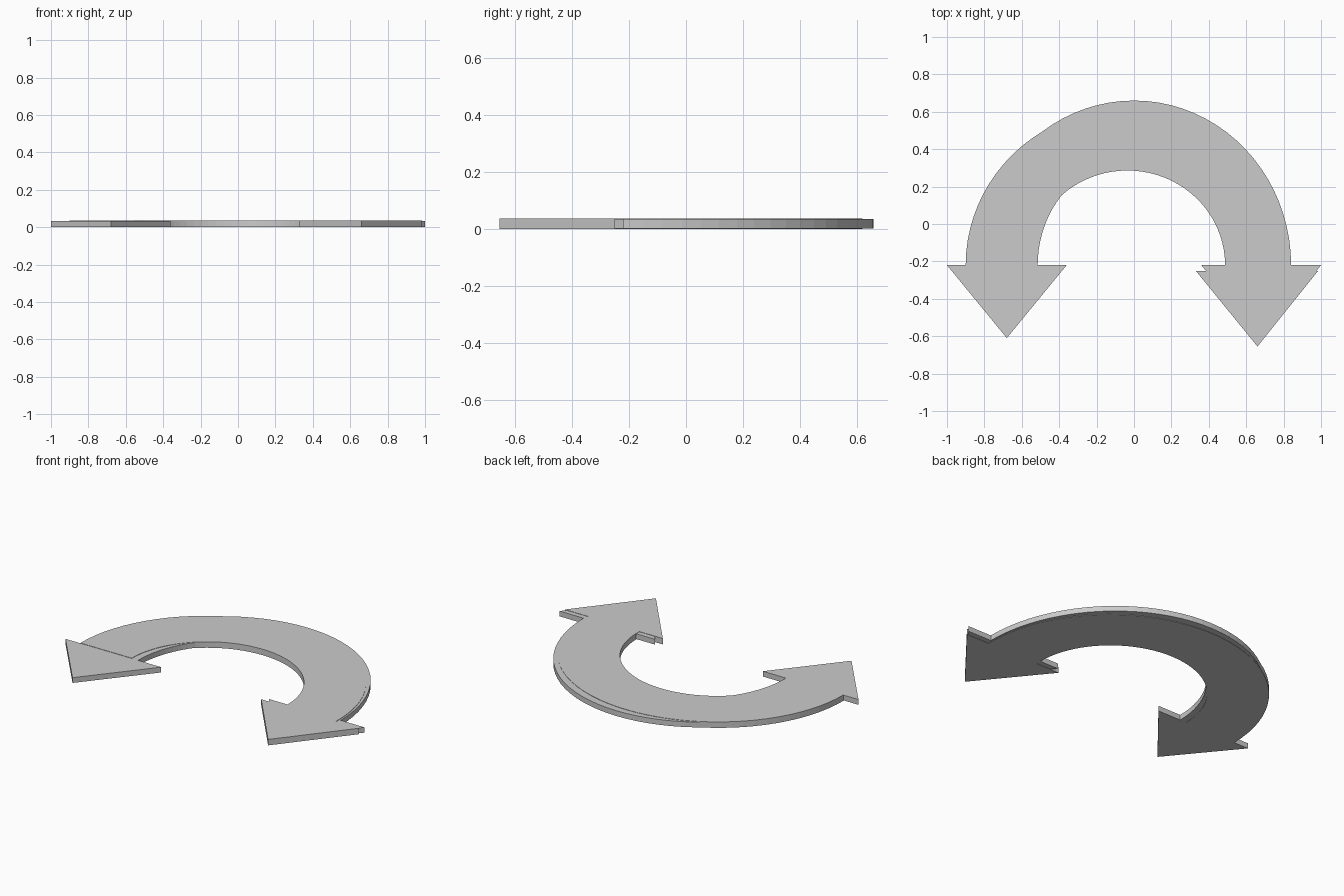
import bpy, bmesh
from math import pi, cos, sin

if "Cube" in bpy.data.objects:
    bpy.data.objects.remove(bpy.data.objects["Cube"])

SEG = 40


def arc(cx, cy, a, b, start, end):
    """Points along an elliptical arc."""
    return [(cx + a * cos(start + (end - start) * i / SEG),
             cy + b * sin(start + (end - start) * i / SEG)) for i in range(SEG + 1)]


def plate(name, outline, z0, z1):
    """Flat plate extruded from a closed outline."""
    bm = bmesh.new()
    face = bm.faces.new([bm.verts.new((x, y, z0)) for x, y in outline])
    ext = bmesh.ops.extrude_face_region(bm, geom=[face])
    top = [g for g in ext["geom"] if isinstance(g, bmesh.types.BMVert)]
    bmesh.ops.translate(bm, verts=top, vec=(0, 0, z1 - z0))
    bmesh.ops.triangulate(bm, faces=[f for f in bm.faces if len(f.verts) > 4])
    bmesh.ops.recalc_face_normals(bm, faces=bm.faces)
    mesh = bpy.data.meshes.new(name)
    bm.to_mesh(mesh)
    bm.free()
    obj = bpy.data.objects.new(name, mesh)
    bpy.context.collection.objects.link(obj)
    return obj


BASE = -0.22

# Symmetric curved arrow with a head at each end
double = arc(0, BASE, 0.84, 0.88, 0, pi)
double += [(-1.0, BASE), (-0.68, -0.61), (-0.36, BASE)]
double += arc(0, BASE, 0.515, 0.566, pi, 0)
double += [(0.36, BASE), (0.68, -0.61), (1.0, BASE)]
plate("double_headed_arrow", double, 0.002, 0.034)

# Overlapping curved arrow with one head on the right
single = arc(-0.035, BASE, 0.865, 0.84, 0, pi)
single += arc(-0.035, BASE, 0.522, 0.506, pi, 0)
single += [(0.487, -0.25), (0.33, -0.25), (0.66, -0.655), (0.985, -0.25), (0.83, -0.25)]
plate("single_headed_arrow", single, 0.0, 0.036)
